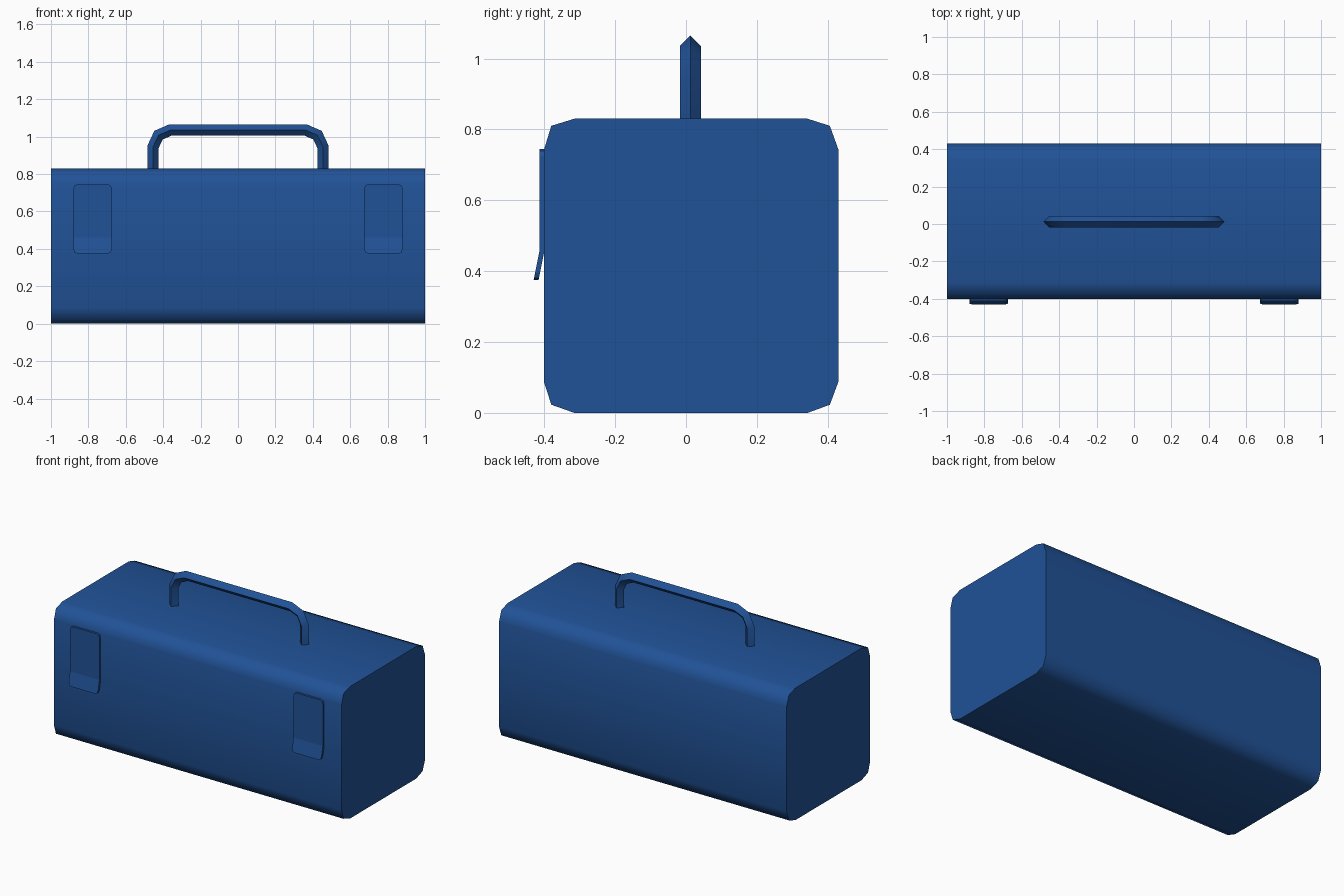
import bpy, bmesh, math
from mathutils import Vector

if "Cube" in bpy.data.objects:
    bpy.data.objects.remove(bpy.data.objects["Cube"])

blue = bpy.data.materials.new("blue_paint")
blue.diffuse_color = (0.015, 0.085, 0.31, 1)
blue.use_nodes = True
blue.node_tree.nodes["Principled BSDF"].inputs["Base Color"].default_value = blue.diffuse_color


def finish(bm, name, angle=60):
    """Smooth shading with hard edges above the angle, then make the object."""
    bmesh.ops.recalc_face_normals(bm, faces=bm.faces[:])
    for f in bm.faces:
        f.smooth = True
    for e in bm.edges:
        e.smooth = e.calc_face_angle(0) < math.radians(angle)
    mesh = bpy.data.meshes.new(name)
    bm.to_mesh(mesh)
    bm.free()
    mesh.materials.append(blue)
    ob = bpy.data.objects.new(name, mesh)
    bpy.context.collection.objects.link(ob)
    return ob


def loft(rings, name):
    """Join rings of points with quads and cap both ends."""
    bm = bmesh.new()
    rows = [[bm.verts.new(p) for p in r] for r in rings]
    n = len(rows[0])
    for a, b in zip(rows, rows[1:]):
        for i in range(n):
            j = (i + 1) % n
            bm.faces.new((a[i], a[j], b[j], b[i]))
    bm.faces.new(rows[0])
    bm.faces.new(rows[-1])
    return finish(bm, name)


# Box body: rounded profile in y-z, run along x
profile = [(-0.40, 0.085), (-0.38, 0.023), (-0.315, 0), (0.343, 0),
           (0.406, 0.023), (0.43, 0.088), (0.43, 0.743), (0.406, 0.81),
           (0.343, 0.83), (-0.315, 0.83), (-0.38, 0.81), (-0.40, 0.745)]
body = loft([[(x, y, z) for y, z in profile] for x in (-1, 1)], "box_body")

# Handle: diamond section swept along a bent path with mitred corners
half = [(0.454, 0.82), (0.454, 0.946), (0.425, 1.008), (0.363, 1.035)]
path = [Vector((-x, z)) for x, z in half] + [Vector(p) for p in reversed(half)]
r, yc = 0.03, 0.0125
rings = []
for i, p in enumerate(path):
    d0 = (p - path[max(i - 1, 0)]).normalized()
    d1 = (path[min(i + 1, len(path) - 1)] - p).normalized()
    t = (d0 + d1).normalized()
    n = Vector((-t.y, t.x)) * r / t.dot(d1 if d1.length else d0)
    a, b = p + n, p - n
    rings.append([(a.x, yc, a.y), (p.x, yc + r, p.y),
                  (b.x, yc, b.y), (p.x, yc - r, p.y)])
loft(rings, "handle")


# Latches: thin rounded plates whose lower lip kicks outward
def latch(xc, name):
    w, top, bend, low, c, k = 0.102, 0.745, 0.46, 0.375, 0.02, 0.006
    right = [(w, bend), (w, top - c), (w - k, top - k), (w - c, top)]
    upper = right + [(-x, z) for x, z in reversed(right)]
    right = [(w, bend), (w, low + c), (w - k, low + k), (w - c, low)]
    lower = right + [(-x, z) for x, z in reversed(right)]
    bm = bmesh.new()
    for outline in (upper, lower):
        bm.faces.new([bm.verts.new((xc + x, -0.399 - max(0, bend - z) * 0.2, z))
                      for x, z in outline])
    bmesh.ops.remove_doubles(bm, verts=bm.verts[:], dist=1e-4)
    ext = bmesh.ops.extrude_face_region(bm, geom=bm.faces[:], use_keep_orig=True)
    bmesh.ops.translate(bm, vec=(0, -0.014, 0),
                        verts=[v for v in ext["geom"] if isinstance(v, bmesh.types.BMVert)])
    finish(bm, name, 10)


latch(-0.777, "left_latch")
latch(0.777, "right_latch")
